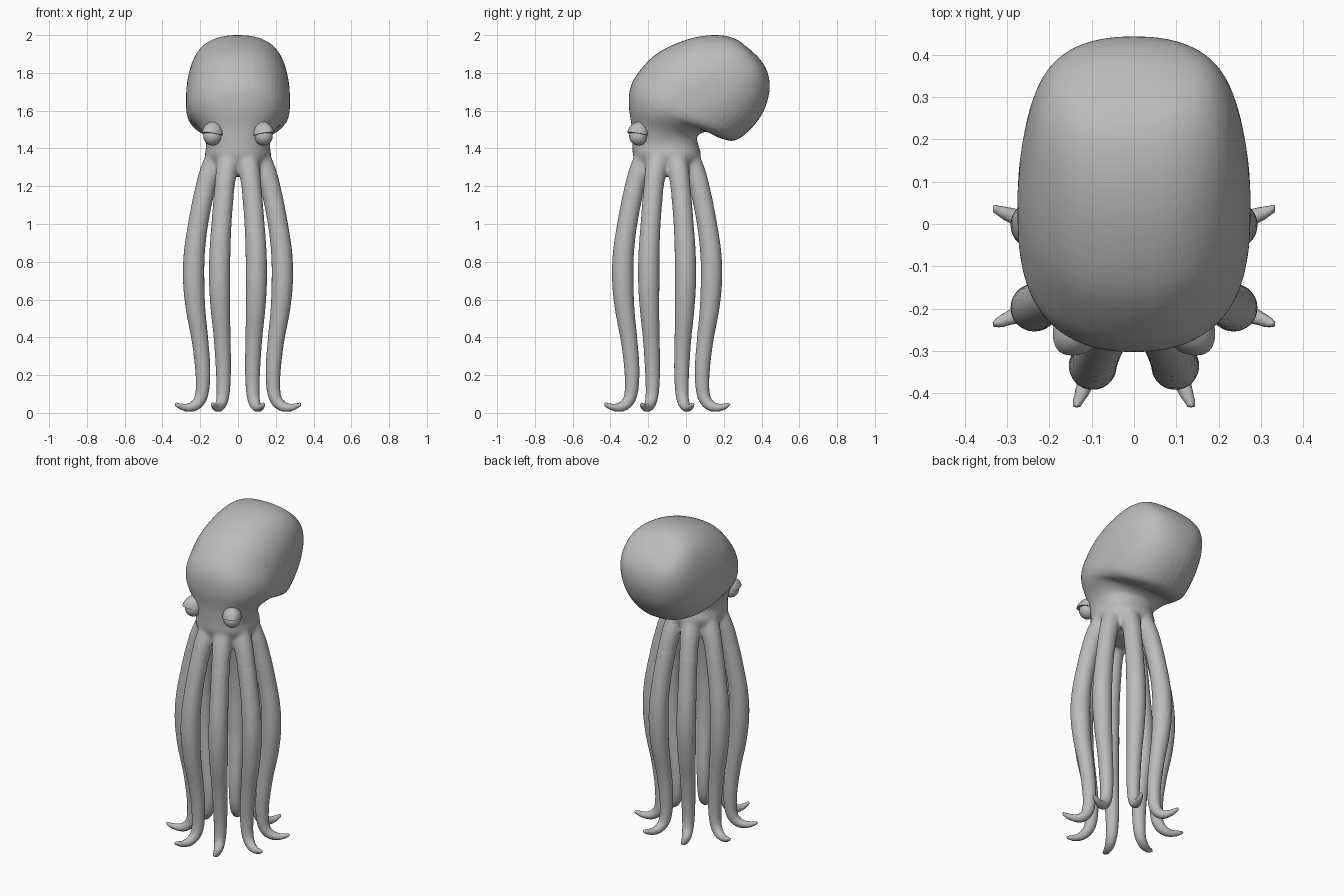
import bpy, bmesh
from math import sin, cos, pi, radians
from mathutils import Vector, Matrix

if "Cube" in bpy.data.objects:
    bpy.data.objects.remove(bpy.data.objects["Cube"])

skin = bpy.data.materials.new("soft grey skin")
skin.use_nodes = True
GREY = (0.5, 0.5, 0.5, 1)
skin.diffuse_color = GREY
skin.node_tree.nodes["Principled BSDF"].inputs["Base Color"].default_value = GREY


def smooth_rows(rows, steps):
    """Catmull-Rom interpolation of rows of numbers."""
    rows = [Vector(r) for r in rows]
    out = []
    for i in range(len(rows) - 1):
        a, b, c = rows[max(i - 1, 0)], rows[i], rows[i + 1]
        d = rows[min(i + 2, len(rows) - 1)]
        for s in range(steps):
            t = s / steps
            out.append(0.5 * (2 * b + (c - a) * t + (2 * a - 5 * b + 4 * c - d) * t * t
                              + (3 * b - a - 3 * c + d) * t ** 3))
    return out + [rows[-1]]


def loft(bm, sections, matrix, sides, power):
    """Skin rings given as front y, z, back y, z and half width."""
    rings = []
    for fy, fz, by, bz, w in sections:
        front, back = Vector((0, fy, fz)), Vector((0, by, bz))
        mid, half = (front + back) / 2, (front - back) / 2
        ring = []
        for k in range(sides):
            a = 2 * pi * k / sides
            c, s = cos(a), sin(a)
            c = abs(c) ** power * (1 if c > 0 else -1)
            s = abs(s) ** power * (1 if s > 0 else -1)
            ring.append(bm.verts.new(matrix @ (mid + half * c + Vector((w * s, 0, 0)))))
        rings.append(ring)
    for lo, hi in zip(rings, rings[1:]):
        for k in range(sides):
            n = (k + 1) % sides
            bm.faces.new((lo[k], lo[n], hi[n], hi[k]))
    bm.faces.new(rings[0][::-1])
    bm.faces.new(rings[-1])


def make_object(name, bm):
    bmesh.ops.recalc_face_normals(bm, faces=bm.faces)
    mesh = bpy.data.meshes.new(name)
    bm.to_mesh(mesh)
    bm.free()
    mesh.materials.append(skin)
    for p in mesh.polygons:
        p.use_smooth = True
    obj = bpy.data.objects.new(name, mesh)
    bpy.context.collection.objects.link(obj)
    return obj


# Head and mantle: neck rises, then the sack swings backwards
MANTLE = [
    (-.17, 1.25, -.03, 1.25, .07), (-.24, 1.29, .04, 1.29, .14),
    (-.28, 1.36, .08, 1.36, .175), (-.283, 1.42, .065, 1.42, .168),
    (-.287, 1.51, .06, 1.465, .19), (-.302, 1.62, .11, 1.487, .24),
    (-.295, 1.72, .18, 1.455, .265), (-.25, 1.805, .26, 1.442, .275),
    (-.15, 1.905, .345, 1.505, .273), (0, 1.975, .41, 1.595, .255),
    (.14, 2.0, .44, 1.69, .225), (.25, 1.985, .44, 1.77, .175),
    (.325, 1.935, .42, 1.83, .095), (.378, 1.888, .388, 1.878, .01)]
bm = bmesh.new()
loft(bm, smooth_rows(MANTLE, 5), Matrix(), 48, .88)

# Eight arms around the neck: reach, height, thickness
ARM = [
    (.09, 1.43, .055), (.148, 1.30, .058), (.185, 1.2, .054), (.225, 1.02, .053),
    (.25, .85, .056), (.254, .7, .057), (.243, .55, .052), (.22, .4, .045),
    (.203, .25, .041), (.202, .14, .037), (.216, .073, .033), (.252, .036, .028),
    (.298, .028, .021), (.335, .037, .016), (.362, .048, .009)]
path = smooth_rows(ARM, 5)
sections = []
for i, (r, z, t) in enumerate(path):
    a, b = path[max(i - 1, 0)], path[min(i + 1, len(path) - 1)]
    n = Vector((-(b[1] - a[1]), b[0] - a[0])).normalized() * t
    sections.append((r + n.x, z + n.y, r - n.x, z - n.y, t))
for k in range(8):
    place = Matrix.Translation((0, -.1, 0)) @ Matrix.Rotation(radians(22.5 + 45 * k), 4, 'Z')
    loft(bm, sections, place, 20, 1)
body = make_object("body_and_arms", bm)

# Fuse the arms into the neck, then soften the joins
remesh = body.modifiers.new("fuse", 'REMESH')
remesh.mode = 'VOXEL'
remesh.voxel_size = .009
remesh.use_smooth_shade = True
fused = bpy.data.meshes.new_from_object(
    body.evaluated_get(bpy.context.evaluated_depsgraph_get()))
body.modifiers.clear()
body.data = fused
fused.materials.clear()
fused.materials.append(skin)
joins = body.vertex_groups.new(name="arm_joins")
joins.add([v.index for v in fused.vertices if 1.15 < v.co.z < 1.45], 1, 'REPLACE')
for name, count, group in (("soften", 3, ""), ("blend_joins", 14, "arm_joins")):
    mod = body.modifiers.new(name, 'SMOOTH')
    mod.factor, mod.iterations, mod.vertex_group = .5, count, group

# Eyes: a ball under a pointed hood
for side, x in (("left", 1), ("right", -1)):
    centre = Matrix.Translation((x * .135, -.252, 1.465))
    bm = bmesh.new()
    bmesh.ops.create_uvsphere(bm, u_segments=24, v_segments=16, radius=.049, matrix=centre)
    make_object(side + "_eye", bm)

    bm = bmesh.new()
    bmesh.ops.create_uvsphere(bm, u_segments=24, v_segments=16, radius=.056)
    cut = bmesh.ops.bisect_plane(bm, geom=bm.verts[:] + bm.edges[:] + bm.faces[:],
                                 plane_co=(0, 0, 0), plane_no=(0, 0, 1), clear_inner=True)
    rim = [e for e in cut["geom_cut"] if isinstance(e, bmesh.types.BMEdge)]
    bmesh.ops.edgeloop_fill(bm, edges=rim)
    for v in bm.verts:
        # Draw the brow out to a point and steepen the crown
        v.co.z *= 1.25
        v.co.y -= max(0, -v.co.y / .056) ** 4 * .01
    turn = Matrix.Rotation(x * radians(40), 4, 'Z') @ Matrix.Rotation(radians(-12), 4, 'X')
    bm.transform(Matrix.Translation((0, 0, .008)) @ centre @ turn)
    hood = make_object(side + "_eyelid", bm)
    bpy.context.view_layer.objects.active = hood
    bpy.ops.object.select_all(action='DESELECT')
    hood.select_set(True)
    bpy.ops.object.shade_smooth_by_angle(angle=radians(40))
